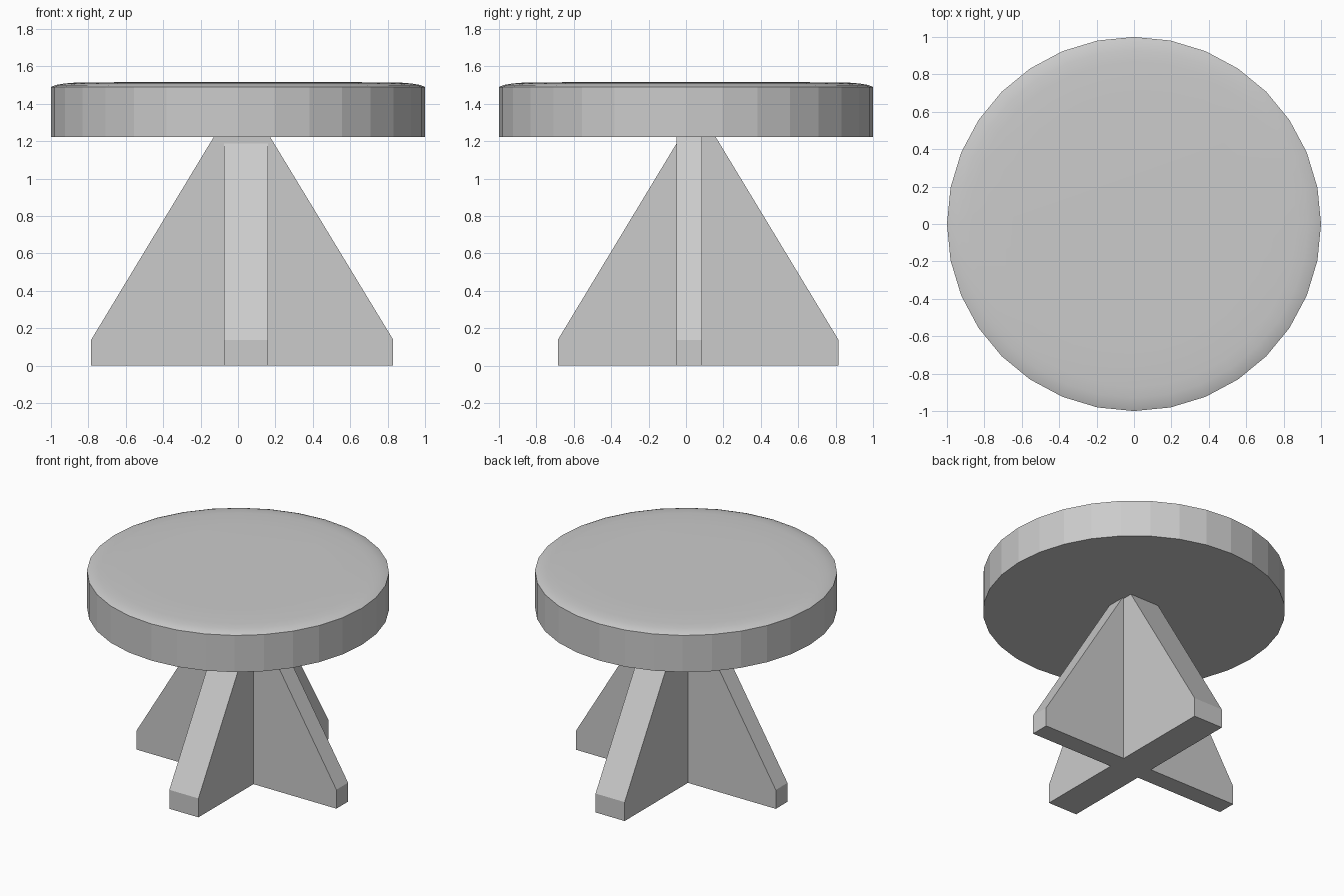
import bpy, bmesh
from math import cos, sin, pi

if "Cube" in bpy.data.objects:
    bpy.data.objects.remove(bpy.data.objects["Cube"])


def make_object(name, bm):
    bmesh.ops.recalc_face_normals(bm, faces=bm.faces[:])
    mesh = bpy.data.meshes.new(name)
    bm.to_mesh(mesh)
    bm.free()
    obj = bpy.data.objects.new(name, mesh)
    bpy.context.collection.objects.link(obj)
    return obj


def lathe(name, profile, sides):
    """Capped solid of revolution from (radius, z) pairs."""
    bm = bmesh.new()
    rings = [[bm.verts.new((r * cos(2 * pi * i / sides), r * sin(2 * pi * i / sides), z))
              for i in range(sides)] for r, z in profile]
    for low, high in zip(rings, rings[1:]):
        for i in range(sides):
            j = (i + 1) % sides
            bm.faces.new((low[i], low[j], high[j], high[i]))
    bm.faces.new(rings[0][::-1])
    bm.faces.new(rings[-1])
    return make_object(name, bm)


def panel(name, outline, thickness, along_x):
    """Upright board: a (length, z) outline extruded across its thickness."""
    bm = bmesh.new()
    t0, t1 = thickness
    face = bm.faces.new([bm.verts.new((a, t0, z) if along_x else (t0, a, z))
                         for a, z in outline])
    extruded = bmesh.ops.extrude_face_region(bm, geom=[face])["geom"]
    shift = (0, t1 - t0, 0) if along_x else (t1 - t0, 0, 0)
    bmesh.ops.translate(bm, vec=shift,
                        verts=[v for v in extruded if isinstance(v, bmesh.types.BMVert)])
    return make_object(name, bm)


# Round top: faceted side, softly rounded upper edge
top = lathe("table_top", [(1, 1.222), (1, 1.49), (0.975, 1.5), (0.93, 1.508),
                          (0.87, 1.513), (0.65, 1.515)], 32)
for f in top.data.polygons:
    f.use_smooth = f.normal.z > 0.2
for e in top.data.edges:
    a, b = (top.data.vertices[i].co for i in e.vertices)
    e.use_edge_sharp = max(a.z, b.z) < 1.495

# Crossed tapering base boards
panel("base_board_side_to_side",
      [(-0.785, 0), (0.83, 0), (0.83, 0.138), (0.17, 1.225), (-0.128, 1.225), (-0.785, 0.138)],
      (-0.05, 0.085), True)
panel("base_board_front_to_back",
      [(-0.685, 0), (0.815, 0), (0.815, 0.138), (0.157, 1.225), (-0.028, 1.225), (-0.685, 0.138)],
      (-0.075, 0.16), False)
